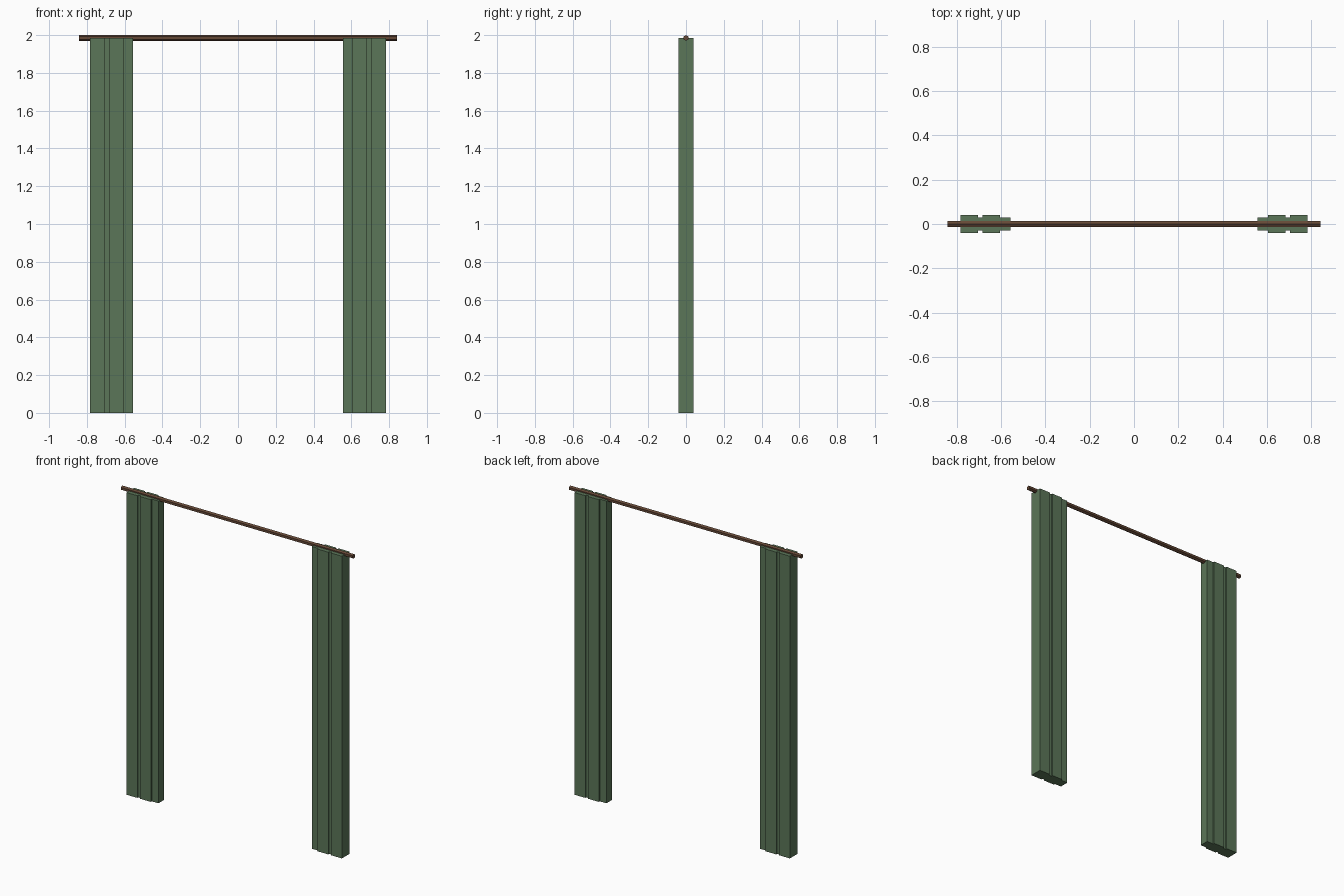
import bpy, bmesh, math
from mathutils import Matrix

if "Cube" in bpy.data.objects:
    bpy.data.objects.remove(bpy.data.objects["Cube"])


def material(name, rgb):
    m = bpy.data.materials.new(name)
    m.diffuse_color = (*rgb, 1.0)
    m.use_nodes = True
    m.node_tree.nodes["Principled BSDF"].inputs["Base Color"].default_value = m.diffuse_color
    return m


green = material("curtain green", (0.105, 0.18, 0.098))
brown = material("rod brown", (0.13, 0.065, 0.037))

TOP = 1.985
# Pleat strips: inner x, outer x, half depth
PLEATS = [(0.557, 0.605, 0.03), (0.605, 0.684, 0.04),
          (0.684, 0.704, 0.03), (0.704, 0.783, 0.04)]


def add_object(name, bm, mat):
    bmesh.ops.recalc_face_normals(bm, faces=bm.faces)
    me = bpy.data.meshes.new(name)
    bm.to_mesh(me)
    bm.free()
    me.materials.append(mat)
    ob = bpy.data.objects.new(name, me)
    bpy.context.collection.objects.link(ob)
    return ob


# Pleated curtain: stepped outline extruded upwards
def curtain(name, side):
    front = [(side * x, -d) for a, b, d in PLEATS for x in (a, b)]
    back = [(x, -y) for x, y in reversed(front)]
    bm = bmesh.new()
    face = bm.faces.new([bm.verts.new((x, y, 0)) for x, y in front + back])
    ext = bmesh.ops.extrude_face_region(bm, geom=[face], use_keep_orig=True)
    top = [g for g in ext["geom"] if isinstance(g, bmesh.types.BMVert)]
    bmesh.ops.translate(bm, verts=top, vec=(0, 0, TOP))
    add_object(name, bm, green)


curtain("left_curtain", -1)
curtain("right_curtain", 1)

# Hexagonal rod along x, one ridge pointing up
bm = bmesh.new()
bmesh.ops.create_cone(bm, cap_ends=True, segments=6, radius1=0.015,
                      radius2=0.015, depth=1.684)
ridge = max(bm.verts, key=lambda v: v.co.y).co
turn = math.pi / 2 - math.atan2(ridge.y, ridge.x)
bmesh.ops.transform(bm, verts=bm.verts, matrix=(
    Matrix.Translation((0, 0, TOP))
    @ Matrix.Rotation(math.pi / 2, 4, 'Z')
    @ Matrix.Rotation(math.pi / 2, 4, 'X')
    @ Matrix.Rotation(turn, 4, 'Z')))
add_object("curtain_rod", bm, brown)
